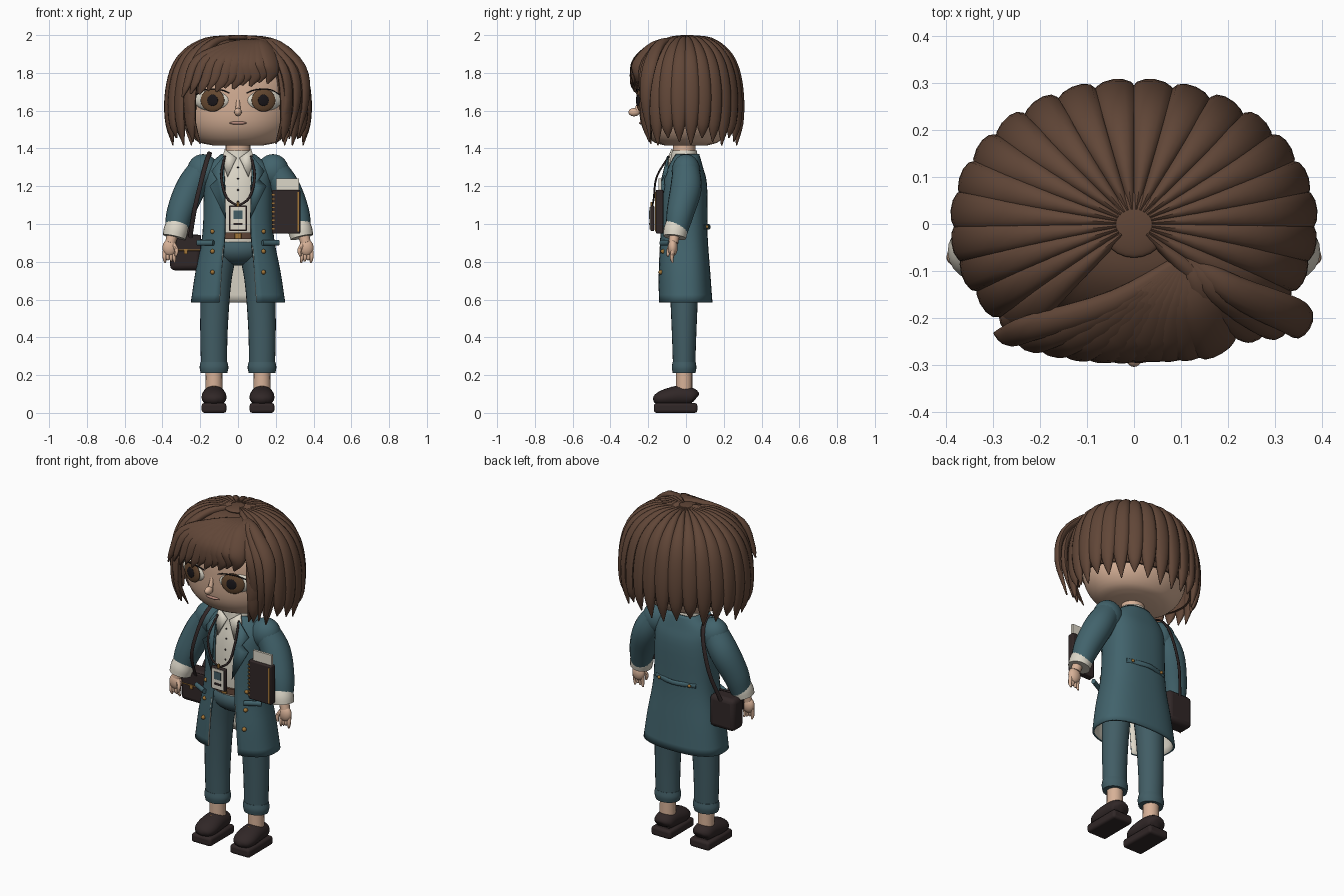
import bpy, bmesh, math
from mathutils import Vector

if "Cube" in bpy.data.objects:
    bpy.data.objects.remove(bpy.data.objects["Cube"], do_unlink=True)


def material(name, r, g, b):
    m = bpy.data.materials.new(name)
    m.use_nodes = True
    m.diffuse_color = (r, g, b, 1)
    m.node_tree.nodes["Principled BSDF"].inputs["Base Color"].default_value = (r, g, b, 1)
    return m


TEAL = material("teal_wool", .054, .125, .15)
TROUSER = material("dark_teal_cloth", .054, .11, .13)
HAIR = material("brown_hair", .12, .062, .039)
SKIN = material("skin", .68, .44, .31)
CREAM = material("cream_cloth", .72, .68, .58)
LEATHER = material("dark_leather", .03, .02, .02)
GOLD = material("brass", .36, .18, .04)
IRIS = material("amber_iris", .13, .065, .03)
LIP = material("lip", .45, .24, .19)
BLACK = material("pupil_black", .01, .008, .01)
SIDES = ((1, "left_"), (-1, "right_"))


def finish(ob, name, mat):
    ob.name = ob.data.name = name
    ob.data.materials.append(mat)
    bpy.ops.object.select_all(action='DESELECT')
    ob.select_set(True)
    bpy.context.view_layer.objects.active = ob
    bpy.ops.object.shade_smooth_by_angle(angle=math.radians(45))
    return ob


def from_bmesh(bm, name, mat):
    me = bpy.data.meshes.new(name)
    bm.to_mesh(me)
    bm.free()
    ob = bpy.data.objects.new(name, me)
    bpy.context.collection.objects.link(ob)
    return finish(ob, name, mat)


def smooth_rows(rows, steps):
    """Catmull-Rom interpolation of rows of numbers."""
    rows = [Vector(r) for r in rows]
    ext = [rows[0] * 2 - rows[1]] + rows + [rows[-1] * 2 - rows[-2]]
    out = []
    for a, b, c, d in zip(ext, ext[1:], ext[2:], ext[3:]):
        for k in range(steps):
            t = k / steps
            out.append((b * 2 + (c - a) * t + (a * 2 - b * 5 + c * 4 - d) * t * t
                        + (b * 3 - a - c * 3 + d) * t ** 3) / 2)
    return out + [rows[-1]]


def sweep(name, rows, mat, steps=4, ref=(0, -1, 0), centre=None, sides=12):
    """Oval tube through rows of x, y, z, half width, half thickness."""
    rows = smooth_rows(rows, steps)
    pts = [Vector(r[:3]) for r in rows]
    bm = bmesh.new()
    rings = []
    for i, p in enumerate(pts):
        t = (pts[min(i + 1, len(pts) - 1)] - pts[max(i - 1, 0)]).normalized()
        n = p - Vector(centre) if centre else Vector(ref)
        n = (n - t * n.dot(t)).normalized()
        s = t.cross(n)
        w, th = max(rows[i][3], .002), max(rows[i][4], .002)
        rings.append([bm.verts.new(p + s * w * math.cos(a) + n * th * math.sin(a))
                      for a in (math.tau * k / sides for k in range(sides))])
    for lo, hi in zip(rings, rings[1:]):
        for k in range(sides):
            j = (k + 1) % sides
            bm.faces.new((lo[k], lo[j], hi[j], hi[k]))
    bm.faces.new(rings[0])
    bm.faces.new(rings[-1])
    bmesh.ops.recalc_face_normals(bm, faces=bm.faces)
    return from_bmesh(bm, name, mat)


def ball(name, loc, size, mat, turn=0):
    bpy.ops.mesh.primitive_uv_sphere_add(segments=24, ring_count=14, radius=1, location=loc, rotation=(0, 0, turn))
    bpy.context.object.scale = size
    return finish(bpy.context.object, name, mat)


def box(name, loc, size, mat, bevel=0.0):
    bpy.ops.mesh.primitive_cube_add(size=1, location=loc)
    ob = bpy.context.object
    ob.scale = size
    bpy.ops.object.transform_apply(location=False, rotation=False, scale=True)
    if bevel:
        b = ob.modifiers.new("bevel", 'BEVEL')
        b.width, b.segments = bevel, 3
    return finish(ob, name, mat)


def plate(name, pts, mat, lift=0):
    """Thin cloth panel lying over the chest."""
    bm = bmesh.new()
    bm.faces.new([bm.verts.new((x, -.155 - lift + max(0, z - 1.15) * .25 + x * x * 1.2, z)) for x, z in pts])
    ob = from_bmesh(bm, name, mat)
    m = ob.modifiers.new("thick", 'SOLIDIFY')
    m.thickness, m.offset = .009, 0
    return ob


def shell(name, rows, mat, lining):
    """Open-fronted garment from rows of z, half width, front, back, half gap."""
    bm = bmesh.new()
    rings, n = [], 40
    for z, rx, yf, yb, gap in smooth_rows(rows, 4):
        a0 = math.asin(min(1, gap / rx) ** 1.25)
        ring = []
        for k in range(n + 1):
            a = a0 + (math.tau - 2 * a0) * k / n
            s, c = math.sin(a), math.cos(a)
            ring.append(bm.verts.new((rx * math.copysign(abs(s) ** .8, s),
                                      (yf if c > 0 else yb) * abs(c) ** .8, z)))
        rings.append(ring)
    for lo, hi in zip(rings, rings[1:]):
        for k in range(n):
            bm.faces.new((lo[k], lo[k + 1], hi[k + 1], hi[k]))
    ob = from_bmesh(bm, name, mat)
    ob.data.materials.append(lining)
    m = ob.modifiers.new("thick", 'SOLIDIFY')
    m.thickness, m.offset, m.material_offset = .012, -1, 1
    return ob


# Head and face
sweep("head", [(0, 0, 1.415, .13, .11), (0, 0, 1.44, .22, .18), (0, 0, 1.52, .285, .235),
               (0, 0, 1.65, .31, .25), (0, 0, 1.8, .3, .24), (0, 0, 1.92, .2, .16)], SKIN, sides=40)
sweep("neck", [(0, -.01, 1.3, .065, .06), (0, -.01, 1.45, .065, .06)], SKIN, sides=24)
ball("nose", (0, -.275, 1.592), (.02, .03, .022), SKIN)
sweep("nose_bridge", [(0, -.24, 1.67, .008, .006), (0, -.26, 1.6, .014, .015)], SKIN)
ball("mouth", (0, -.236, 1.535), (.045, .012, .009), LIP)
for s, side in SIDES:
    turn = s * .3
    ball(side + "eye_white", (s * .135, -.205, 1.655), (.1, .042, .058), CREAM, turn)
    ball(side + "iris", (s * .135, -.24, 1.655), (.066, .016, .06), IRIS, turn)
    ball(side + "pupil", (s * .135, -.254, 1.655), (.03, .006, .03), BLACK, turn)
    sweep(side + "lash", [(s * .045, -.252, 1.692, .002, .003), (s * .09, -.262, 1.71, .003, .004),
                          (s * .17, -.25, 1.712, .003, .004), (s * .235, -.2, 1.675, .002, .003)], BLACK)
    ball(side + "ear", (s * .31, -.02, 1.6), (.03, .035, .055), SKIN)

# Hair cap, closed at the back and sides, cut short over the forehead
PROFILE = [(.1, 1.978), (.45, 1.965), (.74, 1.905), (.91, 1.81), (.985, 1.67), (.97, 1.53), (.92, 1.415)]
bm = bmesh.new()
cols = []
for k in range(48):
    a = math.tau * k / 48
    front = math.cos(a) < -.72
    cols.append([bm.verts.new((.355 * r * math.sin(a), (.25 if front else .275) * r * math.cos(a),
                               max(z, 1.8 if front else 1.52)))
                 for r, z in smooth_rows(PROFILE, 3)])
for a, b in zip(cols, cols[1:] + cols[:1]):
    for i in range(len(a) - 1):
        bm.faces.new((a[i], a[i + 1], b[i + 1], b[i]))
bmesh.ops.recalc_face_normals(bm, faces=bm.faces)
from_bmesh(bm, "hair_cap", HAIR)
ball("hair_crown", (0, 0, 1.984), (.072, .072, .016), HAIR)

# Radial locks around the back and sides
HEAD = (0, 0, 1.62)
WIDTH = (.007, .021, .034, .042, .045, .034, .003)
for s, side in SIDES:
    for k in range(11):
        a = s * math.radians(6.5 + 13 * k)
        drop = .02 * (k % 3)
        rows = [(.375 * r * math.sin(a), .292 * r * math.cos(a),
                 z + (drop if i == 6 else 0), WIDTH[i], .022 if i < 6 else .003)
                for i, (r, z) in enumerate(PROFILE)]
        sweep(f"{side}hair_lock_{k + 1}", rows, HAIR, centre=HEAD)
    # Lock framing the cheek
    sweep(side + "cheek_lock", [(s * .22, -.19, 1.86, .02, .012), (s * .262, -.215, 1.7, .03, .016),
                                (s * .25, -.21, 1.55, .035, .016), (s * .2, -.185, 1.425, .004, .003)],
          HAIR, centre=HEAD)

# Swept fringe from the side parting
for k in range(11):
    x = -.27 + .045 * k
    y = -.28 + .55 * x * x
    z = 1.735 + .16 * x + .012 * (k % 2)
    w = .6 + min(k, 4) * .1
    sweep(f"fringe_lock_{k + 1}",
          [(.11, -.07, 1.97, .012, .015), (.07 + x * .4, -.165, 1.945, .045 * w, .02),
           (x * .85 + .015, y + .02, 1.87, .05 * w, .02), (x, y, z + .045, .04 * w, .016),
           (x - .025, y + .005, z - .02, .006, .004)], HAIR, centre=HEAD)
for k in range(3):
    x = .255 + .045 * k
    sweep(f"side_sweep_lock_{k + 1}",
          [(.11, -.07, 1.97, .012, .015), (.15 + .03 * k, -.14, 1.95, .032, .022),
           (x - .01, -.215 + .01 * k, 1.83, .04, .02), (x + .012, -.215, 1.66, .03, .018),
           (x - .03, -.19, 1.45, .004, .004)], HAIR, centre=HEAD)

# Shirt, trousers and belt
sweep("shirt", [(0, -.01, .84, .14, .09), (0, -.01, 1.05, .14, .11), (0, -.01, 1.22, .14, .1),
                (0, -.01, 1.33, .09, .075), (0, -.01, 1.39, .072, .068)], CREAM, sides=32)
sweep("belt", [(0, -.015, .92, .15, .112), (0, -.015, .955, .15, .112)], HAIR, sides=32)
box("buckle", (0, -.13, .937), (.035, .008, .03), GOLD, .003)
ball("trouser_seat", (0, -.01, .865), (.155, .11, .085), TROUSER)
for k in range(4):
    ball(f"shirt_button_{k + 1}", (0, -.12 + .01 * (k // 2), 1.12 + .06 * k), (.005, .004, .005), LEATHER)

# Open coat
shell("coat", [(.585, .25, -.15, .14, .1), (.75, .225, -.15, .128, .088), (.95, .188, -.14, .114, .07),
               (1.2, .18, -.13, .112, .07), (1.3, .165, -.1, .09, .075), (1.37, .09, -.065, .07, .06)],
      TEAL, CREAM)
sweep("back_tab", [(-.13, .09, .985, .014, .008), (0, .122, .985, .014, .008), (.13, .09, .985, .014, .008)],
      TEAL, ref=(0, 1, 0))

for s, side in SIDES:
    # Coat front details
    plate(side + "lapel", [(s * x, z) for x, z in
                           ((.075, 1.36), (.14, 1.28), (.11, 1.235), (.15, 1.2), (.065, 1.03), (.07, 1.2))], TEAL)
    plate(side + "shirt_collar", [(s * x, z) for x, z in
                                  ((.008, 1.35), (.07, 1.395), (.085, 1.34), (.055, 1.25))], CREAM, -.014)
    sweep(side + "coat_edge", [(s * .1, -.137, .59, .004, .005), (s * .088, -.138, .75, .003, .005),
                               (s * .078, -.136, .88, .002, .004)], CREAM)
    sweep(side + "pocket_flap", [(s * .13, -.13, .9, .015, .012), (s * .215, -.085, .9, .015, .012)], TEAL)
    for k, z in enumerate((.96, .855, .745)):
        ball(f"{side}coat_button_{k + 1}", (s * .135, -.108 - .025 * k / 2, z), (.012, .014, .012), GOLD)
    ball(side + "back_button", (s * .1, .112, .985), (.009, .008, .009), GOLD)

    # Arm, cuff and hand
    ball(side + "shoulder", (s * .185, 0, 1.28), (.085, .076, .09), TEAL)
    sweep(side + "sleeve", [(s * .185, 0, 1.3, .07, .07), (s * .25, 0, 1.19, .08, .083),
                            (s * .305, -.03, 1.06, .073, .073), (s * .33, -.05, .96, .058, .058)], TEAL, sides=20)
    sweep(side + "cuff", [(s * .32, -.047, 1, .06, .06), (s * .33, -.055, .965, .064, .064),
                          (s * .338, -.06, .93, .061, .061)], CREAM, sides=20)
    sweep(side + "wrist", [(s * .345, -.06, .95, .03, .028), (s * .358, -.067, .9, .028, .026)], SKIN)
    ball(side + "palm", (s * .362, -.07, .875), (.038, .026, .045), SKIN)
    for k in range(4):
        x = .338 + .017 * k
        sweep(f"{side}finger_{k + 1}", [(s * x, -.07, .86, .011, .011), (s * x, -.075, .82, .01, .01),
                                        (s * (x - .004), -.07, .795 + .008 * (k % 3), .005, .005)], SKIN, sides=8)
    sweep(side + "thumb", [(s * .34, -.08, .89, .012, .012), (s * .325, -.093, .86, .011, .011),
                           (s * .33, -.096, .83, .006, .006)], SKIN, sides=8)

    # Leg and shoe
    sweep(side + "trouser_leg", [(s * .088, -.01, .87, .085, .09), (s * .115, -.01, .7, .08, .078),
                                 (s * .127, -.01, .45, .073, .066), (s * .127, -.01, .22, .068, .058)],
          TROUSER, sides=24)
    sweep(side + "trouser_turn_up", [(s * .127, -.01, .21, .07, .06), (s * .127, -.01, .24, .076, .065),
                                     (s * .127, -.01, .27, .071, .061)], TROUSER, sides=24)
    sweep(side + "ankle", [(s * .127, -.01, .1, .046, .044), (s * .127, -.01, .23, .044, .044)], SKIN, sides=16)
    box(side + "sole", (s * .127, -.055, .026), (.13, .23, .052), LEATHER, .014)
    sweep(side + "shoe", [(s * .127, .052, .075, .03, .022), (s * .127, .035, .085, .056, .045),
                          (s * .127, -.03, .09, .062, .055), (s * .127, -.11, .08, .066, .045),
                          (s * .127, -.155, .07, .048, .03), (s * .127, -.172, .064, .012, .01)],
          LEATHER, ref=(0, 0, 1), sides=20)
    sweep(side + "shoe_seam", [(s * .127 - .057, -.075, .1, .003, .003), (s * .127, -.075, .136, .003, .003),
                               (s * .127 + .057, -.075, .1, .003, .003)], GOLD, centre=(s * .127, -.075, .06))
    sweep(side + "lanyard", [(s * .07, -.09, 1.36, .006, .005), (s * .088, -.155, 1.25, .007, .005),
                             (s * .06, -.17, 1.14, .007, .005), (0, -.178, 1.095, .005, .004)], LEATHER)

# Badge
box("badge_frame", (0, -.178, 1.03), (.096, .02, .135), LEATHER, .006)
box("badge_card", (0, -.189, 1.03), (.08, .006, .118), CREAM)
box("badge_picture", (0, -.193, 1.05), (.045, .004, .045), TROUSER)
box("badge_line", (0, -.193, 1.0), (.045, .004, .012), LEATHER)
box("badge_clip", (0, -.182, 1.105), (.014, .012, .025), GOLD, .003)

# Notebook under the left arm
box("notebook", (.255, -.14, 1.065), (.15, .04, .23), LEATHER, .006)
box("notebook_edge", (.318, -.161, 1.065), (.008, .008, .21), GOLD)
box("loose_pages", (.262, -.138, 1.14), (.12, .014, .2), CREAM)
for k in range(9):
    box(f"notebook_ring_{k + 1}", (.185, -.16, .975 + .0225 * k), (.014, .006, .006), GOLD)

# Shoulder bag on the right
box("bag", (-.277, .015, .85), (.165, .1, .19), LEATHER, .025)
box("bag_flap", (-.277, -.037, .9), (.16, .012, .085), LEATHER, .005)
box("bag_trim", (-.277, -.044, .862), (.15, .004, .006), GOLD)
box("bag_clasp", (-.277, -.046, .855), (.02, .006, .025), GOLD)
sweep("bag_strap", [(-.255, -.035, .92, .012, .005), (-.225, -.115, 1.1, .012, .005),
                    (-.175, -.09, 1.3, .012, .005), (-.15, 0, 1.378, .012, .005),
                    (-.17, .085, 1.3, .012, .005), (-.225, .105, 1.1, .012, .005),
                    (-.275, .06, .92, .012, .005)], LEATHER, centre=(-.2, 0, 1.1), sides=8)
